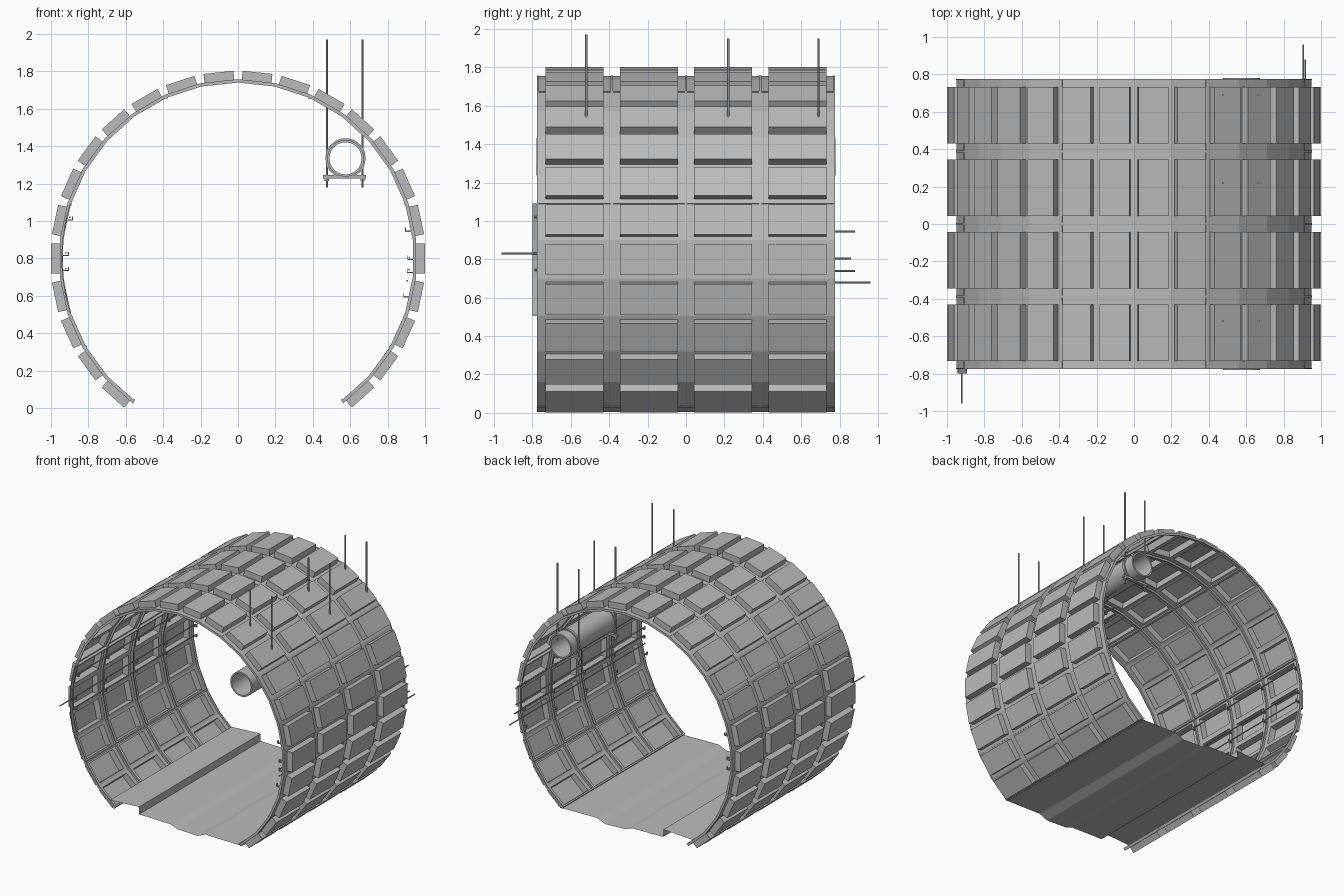
import bpy, bmesh, math
from mathutils import Vector

if "Cube" in bpy.data.objects:
    bpy.data.objects.remove(bpy.data.objects["Cube"])

ZC = 0.80                      # height of the tunnel axis
STEP = math.radians(12)        # one lining cell
A0, A1 = -54, 234              # lining starts / ends (degrees)
APO = 0.95                     # flat-to-axis distance of the lining sheet
HALF = APO * math.tan(STEP / 2)
RING = 0.3875                  # ring length along y
JOINTS = [-0.775 + RING * i for i in range(5)]


def material(name, v):
    m = bpy.data.materials.new(name)
    m.diffuse_color = (v, v, v, 1)
    m.use_nodes = True
    m.node_tree.nodes["Principled BSDF"].inputs["Base Color"].default_value = m.diffuse_color
    return m


GREY = material("lining grey", 0.5)
STEEL = material("steel grey", 0.45)


def finish(name, bm, mat, smooth=False):
    me = bpy.data.meshes.new(name)
    bm.to_mesh(me)
    bm.free()
    me.materials.append(mat)
    ob = bpy.data.objects.new(name, me)
    bpy.context.collection.objects.link(ob)
    if smooth:
        for p in me.polygons:
            p.use_smooth = len(p.vertices) == 4 and abs(p.normal.y) < 0.5
    return ob


def polar(r, deg, y):
    a = math.radians(deg)
    return Vector((r * math.cos(a), y, ZC + r * math.sin(a)))


def add_box(bm, x0, x1, y0, y1, z0, z1):
    v = [bm.verts.new((x, y, z)) for x in (x0, x1) for y in (y0, y1) for z in (z0, z1)]
    for f in ((0, 1, 3, 2), (4, 6, 7, 5), (0, 4, 5, 1), (2, 3, 7, 6), (0, 2, 6, 4), (1, 5, 7, 3)):
        bm.faces.new([v[i] for i in f])


def add_arc(bm, r0, r1, y0, y1, angles, centre=None, closed=False):
    """Rectangular section swept round the tunnel axis (or another centre)."""
    off = Vector((0, 0, 0)) if centre is None else Vector((centre[0], 0, centre[1] - ZC))
    secs = [[bm.verts.new(polar(r, a, y) + off)
             for r, y in ((r0, y0), (r1, y0), (r1, y1), (r0, y1))] for a in angles]
    pairs = list(zip(secs, secs[1:]))
    if closed:
        pairs.append((secs[-1], secs[0]))
    for s, t in pairs:
        for i in range(4):
            j = (i + 1) % 4
            bm.faces.new((s[i], s[j], t[j], t[i]))
    if not closed:
        bm.faces.new(secs[0][::-1])
        bm.faces.new(secs[-1])
    bmesh.ops.recalc_face_normals(bm, faces=bm.faces)


def add_rod(bm, p, q, r, sides=6):
    p, q = Vector(p), Vector(q)
    rot = (q - p).to_track_quat('Z', 'Y').to_matrix().to_4x4()
    rot.translation = (p + q) / 2
    bmesh.ops.create_cone(bm, cap_ends=True, segments=sides, radius1=r, radius2=r,
                          depth=(q - p).length, matrix=rot)


# Lining sheet: every cell is a flat frame with a pocket pushed outward
bm = bmesh.new()
for k in range(24):
    a = math.radians(A0) + STEP * (k + 0.5)
    n = Vector((math.cos(a), 0, math.sin(a)))
    t = Vector((-math.sin(a), 0, math.cos(a)))
    for y in JOINTS[:4]:
        yc = y + RING / 2

        def rect(u, w, r):
            return [bm.verts.new(n * r + t * (su * u) + Vector((0, yc + sy * w, ZC)))
                    for su, sy in ((-1, -1), (-1, 1), (1, 1), (1, -1))]
        loops = [rect(HALF, RING / 2, APO), rect(0.08, 0.151, APO), rect(0.08, 0.151, 1.0)]
        for lo, hi in zip(loops, loops[1:]):
            for i in range(4):
                j = (i + 1) % 4
                bm.faces.new((lo[j], lo[i], hi[i], hi[j]))
        bm.faces.new(loops[2][::-1])
bmesh.ops.remove_doubles(bm, verts=bm.verts, dist=0.0005)
finish("tunnel_lining", bm, GREY)

# Flanges at the ring joints
bm = bmesh.new()
for i, y in enumerate(JOINTS):
    y0 = y - 0.006 if i else y
    y1 = y + 0.006 if i < 4 else y
    add_arc(bm, 0.94, 0.958, y0, y1, range(A0, A1 + 1, 12))
finish("ring_flanges", bm, GREY)

# Longitudinal flanges at the segment joints
bm = bmesh.new()
for a in (-53.6, -30, 18, 66, 114, 162, 210, 233.6):
    add_arc(bm, 0.935, 0.957, -0.775, 0.775, (a - 0.35, a + 0.35))
finish("segment_flanges", bm, GREY)

# Floor sheet: raised walkway, slab and shallow channel
bm = bmesh.new()
profile = [(-0.60, 0.085), (-0.34, 0.10), (-0.34, 0.04), (-0.06, 0.035), (0.0, 0.012),
           (0.18, 0.005), (0.25, 0.035), (0.58, 0.03)]
rows = [[bm.verts.new((x, y, z)) for x, z in profile] for y in (-0.775, 0.775)]
for i in range(len(profile) - 1):
    bm.faces.new((rows[0][i], rows[0][i + 1], rows[1][i + 1], rows[1][i]))
finish("floor", bm, GREY)

# Ventilation pipe
PX, PZ = 0.575, 1.335
bm = bmesh.new()
add_arc(bm, 0.086, 0.098, -0.78, 0.78, range(0, 360, 15), (PX, PZ), True)
finish("vent_pipe", bm, GREY, True)

# Pipe hangers: two rods, a cradle and a strap each
bm = bmesh.new()
for y, top in ((-0.52, 1.97), (0.22, 1.95), (0.69, 1.95)):
    for x in (0.475, 0.665):
        add_rod(bm, (x, y, 1.18), (x, y, top), 0.006)
        add_rod(bm, (x, y, 1.215), (x, y, 1.228), 0.013)
    add_box(bm, 0.455, 0.685, y - 0.012, y + 0.012, 1.228, 1.245)
    add_arc(bm, 0.098, 0.108, y - 0.01, y + 0.01, range(-60, 241, 20), (PX, PZ))
finish("pipe_hangers", bm, STEEL)

# Cable hooks on the ring joints and the cables lying on them
hooks = [(1, 0.95), (1, 0.80), (1, 0.73), (1, 0.60), (-1, 1.01), (-1, 0.82), (-1, 0.74)]
bm = bmesh.new()
for s, z in hooks:
    w = math.sqrt(0.945 ** 2 - (z - ZC) ** 2)
    for i, y in enumerate(JOINTS):
        y += 0.008 if i == 0 else -0.008 if i == 4 else 0
        xs = sorted((s * w, s * (w - 0.04)))
        add_box(bm, xs[0], xs[1], y - 0.008, y + 0.008, z - 0.008, z - 0.002)
        xs = sorted((s * (w - 0.04), s * (w - 0.035)))
        add_box(bm, xs[0], xs[1], y - 0.008, y + 0.008, z - 0.008, z + 0.015)
finish("cable_hooks", bm, STEEL)

bm = bmesh.new()
for x, z, y0, y1 in ((0.905, 0.945, -0.77, 0.88), (0.915, 0.805, -0.77, 0.86),
                     (0.915, 0.74, -0.77, 0.88), (0.905, 0.68, -0.77, 0.96),
                     (-0.92, 0.83, -0.96, 0.77), (-0.92, 0.745, -0.79, 0.77),
                     (-0.90, 1.02, -0.79, 0.77)):
    add_rod(bm, (x, y0, z), (x, y1, z), 0.005)
finish("cables", bm, STEEL)

# Curved bracket strip on the front left edge
bm = bmesh.new()
add_arc(bm, 0.938, 0.945, -0.80, -0.77, range(162, 199, 6))
finish("cable_bracket_strip", bm, STEEL)
